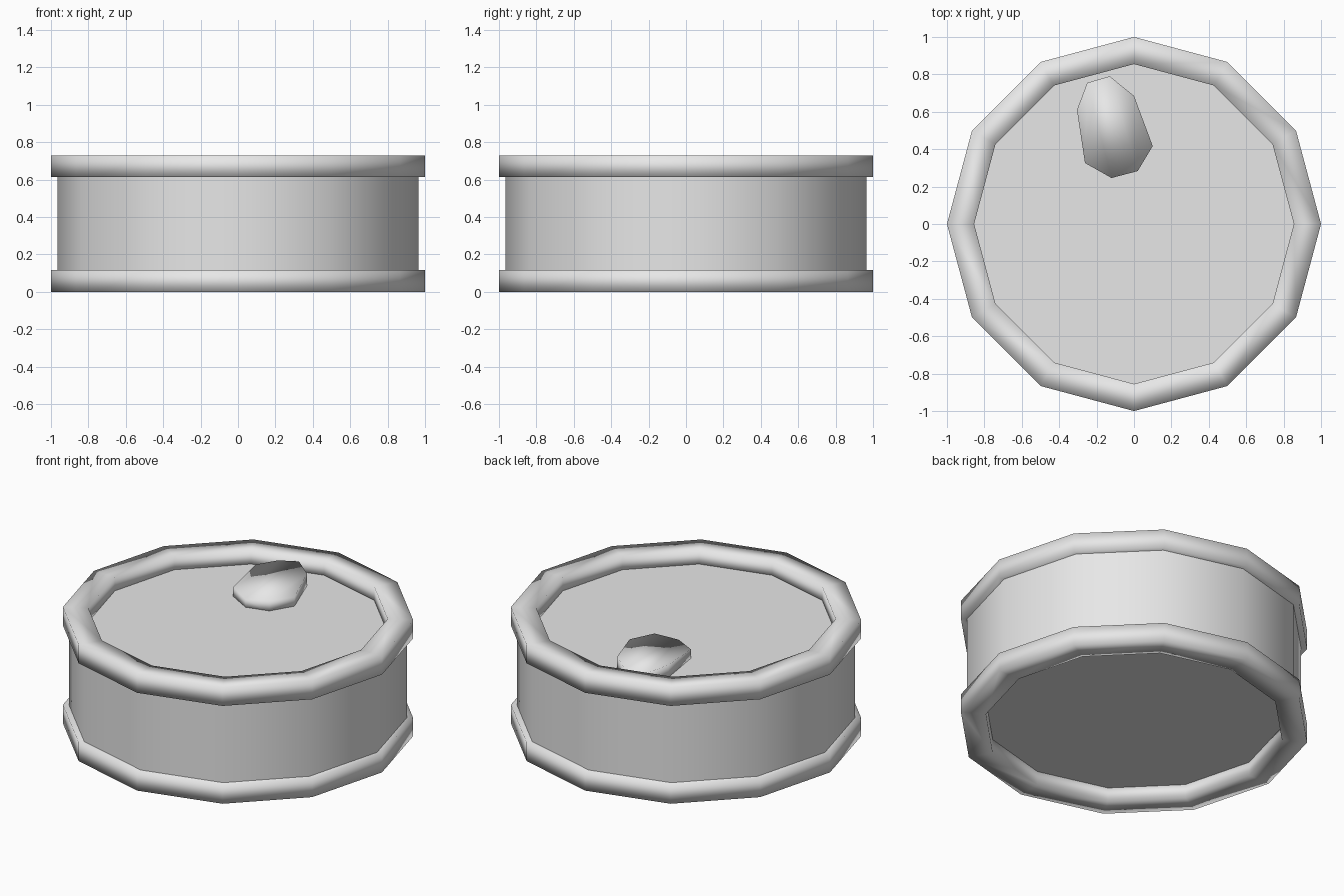
import bpy, bmesh, math

cube = bpy.data.objects.get("Cube")
if cube:
    bpy.data.objects.remove(cube)

SIDES = 12
HEIGHT = 0.73
RIM = 0.116      # rim height
RECESS = 0.087   # depth of each end below the rim edge

metal = bpy.data.materials.new("light_grey_metal")
metal.use_nodes = True
grey = (0.8, 0.8, 0.8, 1)
metal.diffuse_color = grey
metal.node_tree.nodes["Principled BSDF"].inputs["Base Color"].default_value = grey


def finish(name, bm, is_smooth):
    bmesh.ops.recalc_face_normals(bm, faces=bm.faces)
    for f in bm.faces:
        f.smooth = is_smooth(f)
    mesh = bpy.data.meshes.new(name)
    bm.to_mesh(mesh)
    bm.free()
    mesh.materials.append(metal)
    obj = bpy.data.objects.new(name, mesh)
    bpy.context.collection.objects.link(obj)
    return obj


def lathe(bm, profile, closed):
    """Sweep (radius, z) points around the z axis; returns the vertex rings."""
    rings = []
    for r, z in profile:
        angles = [math.tau * i / SIDES for i in range(SIDES)]
        rings.append([bm.verts.new((r * math.cos(a), r * math.sin(a), z)) for a in angles])
    pairs = list(zip(rings, rings[1:] + rings[:1]))
    for low, high in pairs if closed else pairs[:-1]:
        for i in range(SIDES):
            j = (i + 1) % SIDES
            bm.faces.new((low[i], low[j], high[j], high[i]))
    return rings


# Can wall with flat recessed ends
bm = bmesh.new()
bottom, top = lathe(bm, [(0.965, RECESS), (0.965, HEIGHT - RECESS)], False)
bm.faces.new(bottom)
bm.faces.new(top)
body = finish("can_body", bm, lambda f: len(f.verts) == 4)
body.data.set_sharp_from_angle(angle=math.radians(50))

# Softly shaded rims of square section
for name, z in (("bottom_rim", 0), ("top_rim", HEIGHT - RIM)):
    bm = bmesh.new()
    lathe(bm, [(0.855, z), (1, z), (1, z + RIM), (0.855, z + RIM)], True)
    finish(name, bm, lambda f: True)

# Pull tab: eight-sided slanted oval with an uneven top
outline = [(-0.25, 0.755, 0.708), (-0.13, 0.79, 0.72), (0, 0.685, 0.718),
           (0.1, 0.417, 0.70), (0.02, 0.283, 0.707), (-0.12, 0.246, 0.692),
           (-0.262, 0.326, 0.70), (-0.305, 0.61, 0.722)]
bm = bmesh.new()
upper = [bm.verts.new(p) for p in outline]
lower = [bm.verts.new((x, y, HEIGHT - RECESS - 0.01)) for x, y, _ in outline]
for i in range(len(outline)):
    j = (i + 1) % len(outline)
    bm.faces.new((lower[i], lower[j], upper[j], upper[i]))
bm.faces.new(lower)
# lengthwise strips across the top
for a, b, c, d in ((0, 7, 6, 5), (1, 0, 5, 4), (2, 1, 4, 3)):
    bm.faces.new((upper[a], upper[b], upper[c], upper[d]))
finish("pull_tab", bm, lambda f: True)
